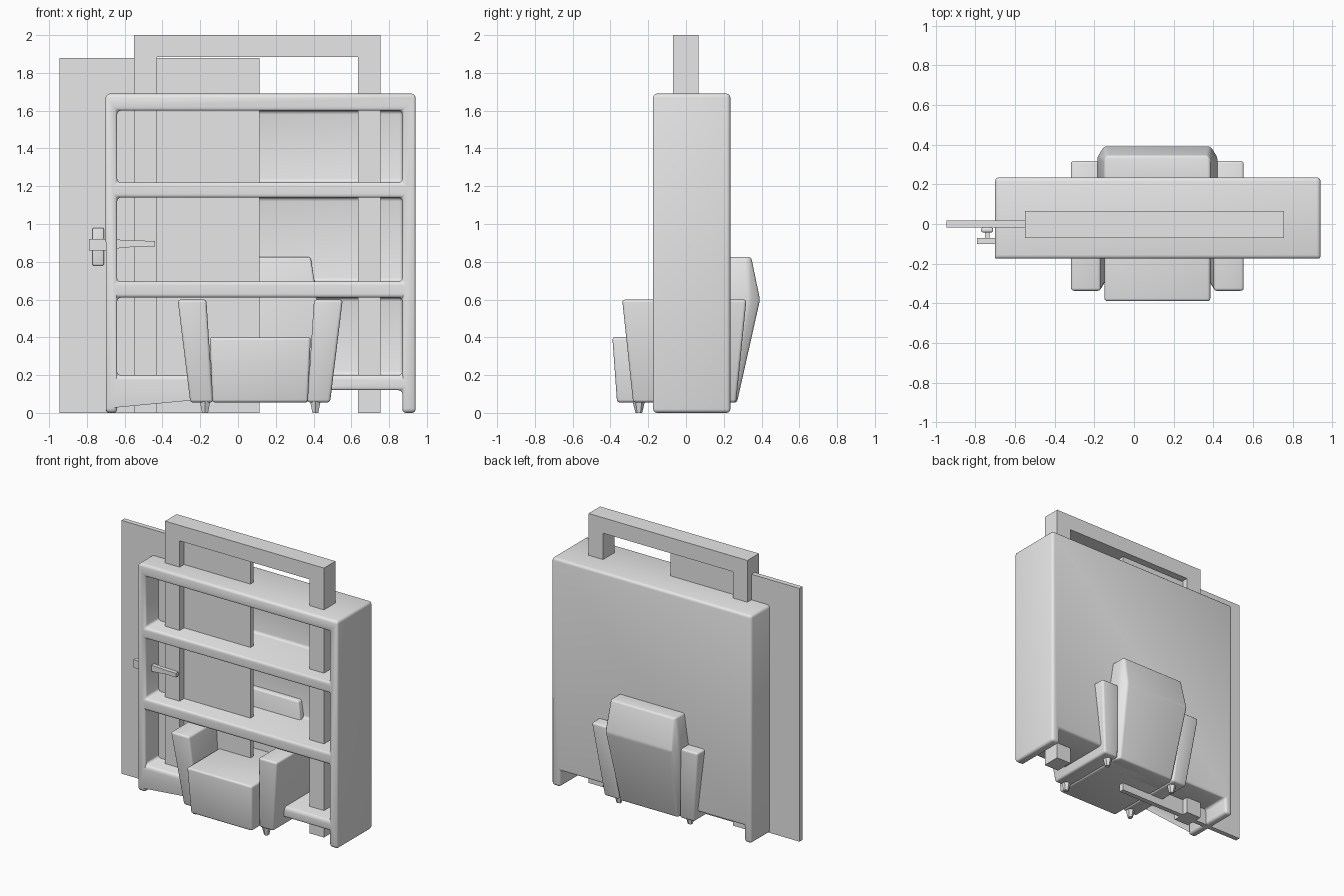
import bpy, bmesh, math

cube = bpy.data.objects.get("Cube")
if cube:
    bpy.data.objects.remove(cube, do_unlink=True)

grey = bpy.data.materials.new("light_grey")
grey.use_nodes = True
grey.diffuse_color = (0.8, 0.8, 0.8, 1)
grey.node_tree.nodes["Principled BSDF"].inputs["Base Color"].default_value = (0.8, 0.8, 0.8, 1)


def activate(ob):
    bpy.ops.object.select_all(action='DESELECT')
    ob.select_set(True)
    bpy.context.view_layer.objects.active = ob


def rect(z, x0, x1, y0, y1):
    return [(x0, y0, z), (x1, y0, z), (x1, y1, z), (x0, y1, z)]


def chamfered(z, x0, x1, y0, y1, cx, cy):
    return [(x0, y0, z), (x1, y0, z), (x1, y1 - cy, z),
            (x1 - cx, y1, z), (x0 + cx, y1, z), (x0, y1 - cy, z)]


def loft(name, rings, bevel=0):
    """Closed solid through a stack of matching outlines, bottom to top."""
    bm = bmesh.new()
    loops = [[bm.verts.new(p) for p in ring] for ring in rings]
    n = len(loops[0])
    bm.faces.new(loops[0][::-1])
    bm.faces.new(loops[-1])
    for low, high in zip(loops, loops[1:]):
        for i in range(n):
            j = (i + 1) % n
            bm.faces.new((low[i], low[j], high[j], high[i]))
    bmesh.ops.recalc_face_normals(bm, faces=bm.faces)
    mesh = bpy.data.meshes.new(name)
    bm.to_mesh(mesh)
    bm.free()
    mesh.materials.append(grey)
    ob = bpy.data.objects.new(name, mesh)
    bpy.context.collection.objects.link(ob)
    if bevel:
        soften(ob, bevel)
    return ob


def soften(ob, width):
    mod = ob.modifiers.new("rounded_edges", 'BEVEL')
    mod.width = width
    mod.segments = 3
    mod.limit_method = 'ANGLE'
    mod.angle_limit = math.radians(20)
    activate(ob)
    bpy.ops.object.modifier_apply(modifier=mod.name)
    bpy.ops.object.shade_smooth_by_angle(angle=math.radians(40))


def box(name, x0, x1, y0, y1, z0, z1, bevel=0):
    return loft(name, [rect(z0, x0, x1, y0, y1), rect(z1, x0, x1, y0, y1)], bevel)


# Bookcase: solid block with three compartments and an open base cut out
bookcase = box("bookcase", -0.70, 0.94, -0.175, 0.235, 0, 1.69)
openings = [(-0.3, 0.195, z0, z1) for z0, z1 in ((0.2, 0.61), (0.695, 1.14), (1.22, 1.6))]
openings.append((-0.3, 0.4, -0.1, 0.12))
for y0, y1, z0, z1 in openings:
    cutter = box("cutter", -0.64, 0.87, y0, y1, z0, z1)
    cutter.hide_render = True
    cut = bookcase.modifiers.new("opening", 'BOOLEAN')
    cut.operation = 'DIFFERENCE'
    cut.solver = 'EXACT'
    cut.object = cutter
    activate(bookcase)
    bpy.ops.object.modifier_apply(modifier=cut.name)
    bpy.data.objects.remove(cutter, do_unlink=True)
soften(bookcase, 0.02)

# Door frame: one upside-down U profile given depth
outline = [(-0.55, 0), (-0.43, 0), (-0.43, 1.885), (0.635, 1.885),
           (0.635, 0), (0.755, 0), (0.755, 2), (-0.55, 2)]
loft("door_frame", [[(x, y, z) for x, z in outline] for y in (-0.07, 0.065)])

# Sliding-out door panel and its handle
box("door", -0.945, 0.115, -0.018, 0.018, 0, 1.88)
box("handle_plate", -0.77, -0.71, -0.042, -0.018, 0.78, 0.98, 0.008)
box("handle_stem", -0.752, -0.728, -0.075, -0.04, 0.87, 0.91)
box("handle_hub", -0.79, -0.70, -0.10, -0.07, 0.86, 0.92)
lever = [(-0.70, 0.865), (-0.52, 0.882), (-0.44, 0.88), (-0.44, 0.91), (-0.52, 0.912), (-0.70, 0.92)]
loft("handle_lever", [[(x, y, z) for x, z in lever] for y in (-0.10, -0.07)])

# Armchair
MID = 0.1175
box_top = 0.6
loft("chair_seat", [rect(0.055, -0.135, 0.37, -0.365, 0.2),
                    rect(0.4, -0.15, 0.385, -0.39, 0.2)], 0.015)
loft("chair_back", [chamfered(0.055, -0.135, 0.37, 0.1, 0.27, 0.02, 0.04),
                    chamfered(box_top, -0.185, 0.42, 0.14, 0.392, 0.035, 0.055),
                    chamfered(0.825, -0.15, 0.385, 0.157, 0.345, 0.012, 0.02)], 0.012)
for side, label in ((1, "left"), (-1, "right")):
    def across(z, inner, outer, y0, y1):
        a, b = sorted((MID + side * inner, MID + side * outer))
        return rect(z, a, b, y0, y1)

    loft("chair_arm_" + label, [across(0.055, 0.25, 0.37, -0.28, 0.265),
                                across(box_top, 0.285, 0.437, -0.338, 0.32)], 0.015)
    for y, end in ((-0.25, "front"), (0.2, "back")):
        bpy.ops.mesh.primitive_cone_add(vertices=6, radius1=0.018, radius2=0.032, depth=0.06,
                                        location=(MID + side * 0.292, y, 0.03))
        leg = bpy.context.object
        leg.name = "chair_leg_" + end + "_" + label
        leg.data.materials.append(grey)
